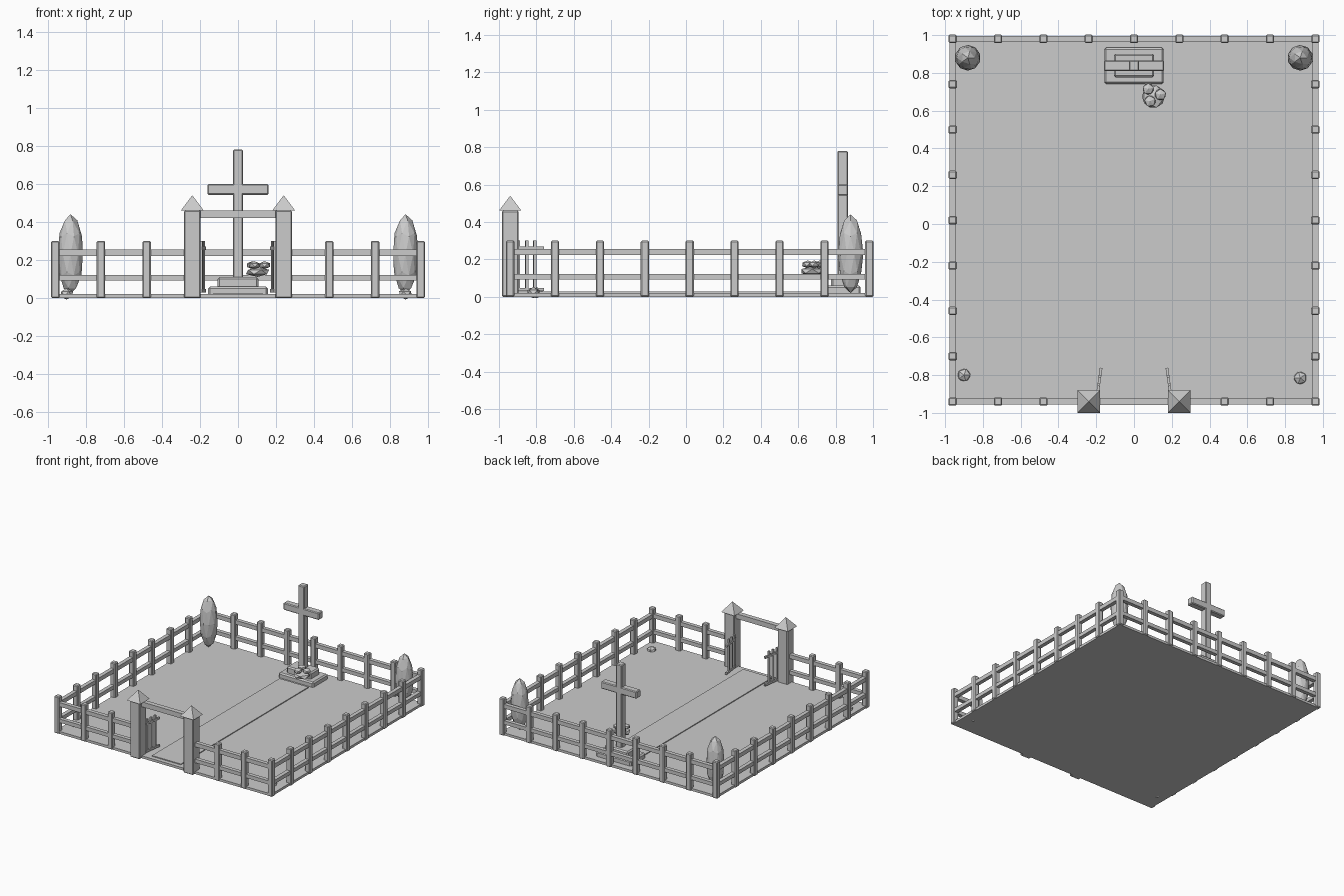
import bpy, math
from mathutils import Vector, Matrix

if "Cube" in bpy.data.objects:
    bpy.data.objects.remove(bpy.data.objects["Cube"])

stone = bpy.data.materials.new("light_grey")
stone.diffuse_color = (0.6, 0.6, 0.6, 1)
stone.use_nodes = True
stone.node_tree.nodes["Principled BSDF"].inputs["Base Color"].default_value = stone.diffuse_color


def finish(ob, name):
    ob.name = name
    ob.data.materials.append(stone)
    return ob


def box(name, x, y, z, bevel=0.0):
    """Box from (min, max) ranges on each axis."""
    bpy.ops.mesh.primitive_cube_add(size=1, location=[(a + b) / 2 for a, b in (x, y, z)])
    ob = bpy.context.object
    ob.data.transform(Matrix.Diagonal([b - a for a, b in (x, y, z)] + [1]))
    if bevel:
        mod = ob.modifiers.new("bevel", "BEVEL")
        mod.width, mod.segments = bevel, 1
    return finish(ob, name)


def post(name, x, y, half, top, bevel=0.006):
    return box(name, (x - half, x + half), (y - half, y + half), (0, top), bevel)


def blob(name, loc, radii, subdivisions=1, turn=0):
    bpy.ops.mesh.primitive_ico_sphere_add(subdivisions=subdivisions, radius=1, location=loc)
    ob = bpy.context.object
    ob.data.transform(Matrix.Diagonal(list(radii) + [1]))
    ob.rotation_euler.z = turn
    return finish(ob, name)


FRONT, BACK, SIDE, STEP = -0.94, 0.98, 0.96, 0.24
RAILS = ((0.092, 0.122), (0.222, 0.255))

# Ground slab and raised path
box("ground", (-0.97, 0.97), (-0.955, 0.99), (0, 0.02))
box("path", (-0.13, 0.13), (-0.92, 0.72), (0.01, 0.027))

# Fence posts
for k in range(9):
    post("back_post", -SIDE + STEP * k, BACK, 0.022, 0.3)
for s in (-1, 1):
    for k in range(8):
        post("side_post", s * SIDE, FRONT + STEP * k, 0.022, 0.3)
    for x in (0.48, 0.72):
        post("front_post", s * x, FRONT, 0.022, 0.3)

# Fence rails
W = 0.016
for z in RAILS:
    box("back_rail", (-SIDE, SIDE), (BACK - W, BACK + W), z)
    for s in (-1, 1):
        box("side_rail", (s * SIDE - W, s * SIDE + W), (FRONT, BACK), z)
        box("front_rail", sorted((s * 0.24, s * SIDE)), (FRONT - W, FRONT + W), z)

# Gateway: pillars, pyramid caps, lintel
for s in (-1, 1):
    post("gate_pillar", s * 0.24, FRONT, 0.044, 0.46)
    bpy.ops.mesh.primitive_cone_add(vertices=4, radius1=0.06 * math.sqrt(2), radius2=0,
                                    depth=0.08, location=(s * 0.24, FRONT, 0.5))
    cap = finish(bpy.context.object, "pillar_cap")
    cap.data.transform(Matrix.Rotation(math.pi / 4, 4, 'Z'))
box("gate_lintel", (-0.24, 0.24), (FRONT - 0.018, FRONT + 0.02), (0.42, 0.46))

# Open gate leaves, swung inward
for s in (-1, 1):
    hinge = Vector((s * 0.195, -0.91, 0))
    parts = [box("gate_leaf_rail", (-0.007, 0.007), (0, 0.15), z)
             for z in ((0.03, 0.047), (0.253, 0.27))]
    parts += [box("gate_picket", (-0.007, 0.007), (y - 0.008, y + 0.008), (0.03, 0.3))
              for y in (0.015, 0.06, 0.103)]
    for ob in parts:
        turn = Matrix.Rotation(s * 0.14, 4, 'Z')
        ob.matrix_world = Matrix.Translation(hinge) @ turn @ Matrix.Translation(ob.location)

# Memorial cross on two steps
CY = 0.838
box("lower_step", (-0.157, 0.157), (CY - 0.096, CY + 0.096), (0, 0.06), 0.01)
box("upper_step", (-0.107, 0.107), (CY - 0.063, CY + 0.063), (0.05, 0.11), 0.01)
box("cross_upright", (-0.027, 0.027), (CY - 0.028, CY + 0.028), (0.1, 0.78), 0.006)
box("cross_arm", (-0.16, 0.16), (CY - 0.028, CY + 0.028), (0.542, 0.6), 0.006)

# Tall shrubs and small corner stones
for s in (-1, 1):
    blob("tall_shrub", (s * 0.88, 0.88, 0.23), (0.068, 0.068, 0.21), 2)
blob("corner_stone", (-0.9, -0.8, 0.022), (0.038, 0.038, 0.03))
blob("corner_stone", (0.88, -0.815, 0.022), (0.038, 0.038, 0.03), turn=0.6)

# Flower bunch
blob("bunch_base", (0.103, 0.675, 0.137), (0.068, 0.068, 0.026))
for x, y in ((0.075, 0.715), (0.14, 0.685), (0.085, 0.65)):
    blob("flower", (x, y, 0.173), (0.033, 0.033, 0.021), turn=x * 20)
